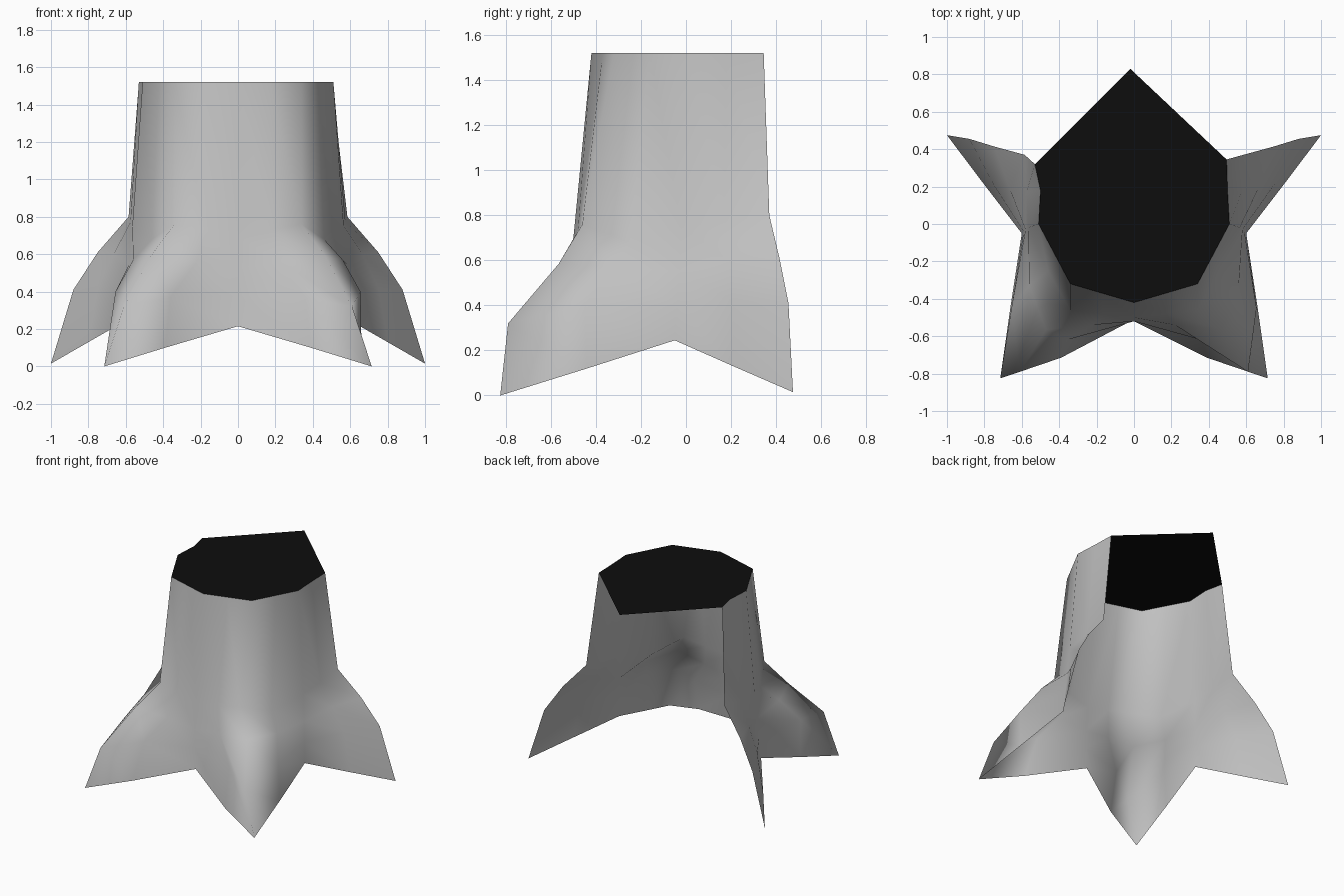
import bpy

if "Cube" in bpy.data.objects:
    bpy.data.objects.remove(bpy.data.objects["Cube"])


def material(name, value):
    m = bpy.data.materials.new(name)
    m.diffuse_color = (value, value, value, 1)
    m.use_nodes = True
    m.node_tree.nodes["Principled BSDF"].inputs["Base Color"].default_value = m.diffuse_color
    return m


def make_object(name, verts, faces, mat, smooth):
    mesh = bpy.data.meshes.new(name)
    mesh.from_pydata(verts, [], faces)
    mesh.materials.append(mat)
    for p in mesh.polygons:
        p.use_smooth = smooth
    mesh.update()
    ob = bpy.data.objects.new(name, mesh)
    bpy.context.collection.objects.link(ob)
    return ob


grey = material("trunk grey", 0.53)
black = material("cut black", 0.004)

# Columns of the trunk wall from front centre round to the open back, top to bottom
front_valley = [(0, -.42, 1.52), (0, -.50, .70), (0, -.52, .52), (0, -.52, .38), (0, -.51, .215)]
front_flank = [(.17, -.37, 1.52), (.17, -.48, .73), (.22, -.54, .56), (.36, -.62, .37), (.39, -.715, .10)]
front_ridge = [(.34, -.32, 1.52), (.34, -.46, .76), (.47, -.565, .585), (.61, -.79, .32), (.715, -.825, 0)]
side_flank = [(.425, -.16, 1.52), (.46, -.25, .68), (.56, -.33, .57), (.655, -.45, .40), (.66, -.44, .12)]
side_valley = [(.51, 0, 1.52), (.565, -.02, .75), (.58, -.03, .55), (.59, -.04, .40), (.60, -.05, .245)]
back_flank = [(.50, .18, 1.52), (.575, .17, .77), (.665, .19, .60), (.75, .21, .42), (.80, .21, .13)]
back_edge = [(.495, .345, 1.52), (.585, .37, .80), (.75, .415, .61), (.88, .455, .41), (1, .475, .015)]

half = [front_flank, front_ridge, side_flank, side_valley, back_flank, back_edge]
mirrored = [[(-x, y, z) for x, y, z in col] for col in reversed(half)]
mirrored[0][0] = (-.53, .32, 1.52)
columns = mirrored + [front_valley] + half

# Trunk wall with flared roots, open at the back
rows = len(front_valley)
verts = [p for col in columns for p in col]
faces = []
for c in range(len(columns) - 1):
    for r in range(rows - 1):
        a = c * rows + r
        faces.append((a, a + 1, a + rows + 1, a + rows))
make_object("trunk_wall", verts, faces, grey, True)

# Flat cut top, pointed towards the back
rim = [col[0] for col in columns] + [(-.02, .83, 1.52)]
make_object("trunk_top", rim, [tuple(range(len(rim)))], black, False)
